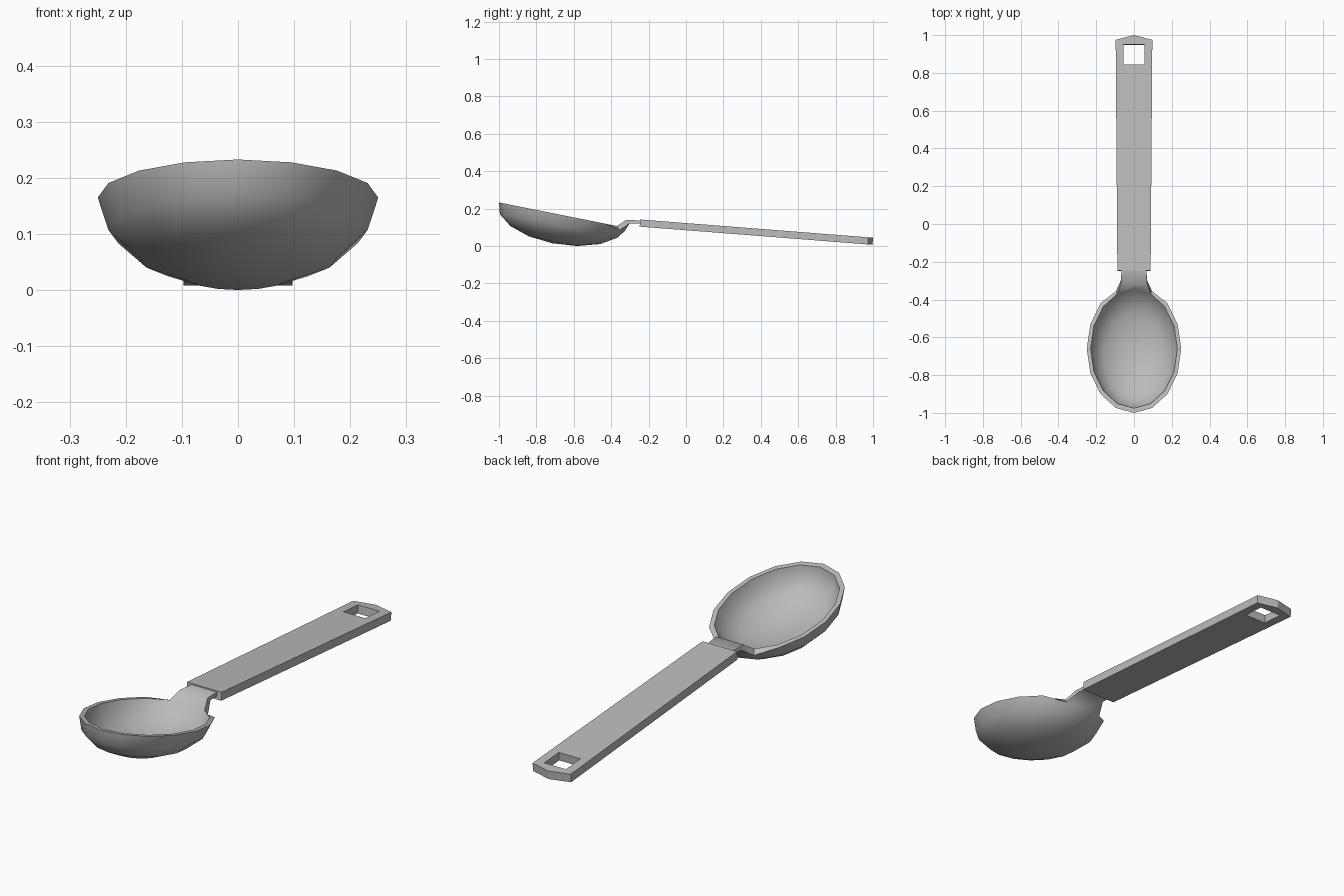
import bpy, bmesh, math

if "Cube" in bpy.data.objects:
    bpy.data.objects.remove(bpy.data.objects["Cube"], do_unlink=True)

grey = bpy.data.materials.new("plain_grey")
grey.use_nodes = True
grey.diffuse_color = (0.5, 0.5, 0.5, 1)
grey.node_tree.nodes["Principled BSDF"].inputs["Base Color"].default_value = (0.5, 0.5, 0.5, 1)


def closed_shell(name, first, second, faces):
    """Two matching skins joined along their open edges."""
    bm = bmesh.new()
    a = [bm.verts.new(p) for p in first]
    b = [bm.verts.new(p) for p in second]
    for f in faces:
        bm.faces.new([a[i] for i in f])
    bm.verts.index_update()
    rim = [[v.index for v in e.verts] for e in bm.edges if e.is_boundary]
    for f in faces:
        bm.faces.new([b[i] for i in reversed(f)])
    for i, j in rim:
        bm.faces.new((a[i], a[j], b[j], b[i]))
    bmesh.ops.recalc_face_normals(bm, faces=bm.faces)
    mesh = bpy.data.meshes.new(name)
    bm.to_mesh(mesh)
    bm.free()
    mesh.materials.append(grey)
    obj = bpy.data.objects.new(name, mesh)
    bpy.context.collection.objects.link(obj)
    return obj


# Bowl: tilted half ellipsoid, with a neck growing from its back edge
SEG, RINGS = 16, 4
BACK = (SEG - 1, 0, 1)


def bowl_skin(rx, ry, depth, back_drop, neck):
    pts = []
    for r in range(RINGS):
        lat = math.pi / 2 * r / RINGS
        for k in range(SEG):
            ang = math.tau * k / SEG
            x = rx * math.sin(ang) * math.cos(lat)
            y = ry * math.cos(ang) * math.cos(lat)
            drop = back_drop if r == 0 and k in BACK else 0
            pts.append((x, -0.66 + y - 0.055 * math.sin(lat) - drop / 2,
                        0.165 - 0.2 * y - depth * math.sin(lat) - drop))
    pts.append((0, -0.715, 0.165 - depth))
    for w, y, z in neck:
        pts += [(s * w, y, z) for s in (-1, 0, 1)]
    return pts


faces = []
pole = SEG * RINGS
for k in range(SEG):
    n = (k + 1) % SEG
    for r in range(RINGS - 1):
        faces.append((r * SEG + k, r * SEG + n, (r + 1) * SEG + n, (r + 1) * SEG + k))
    faces.append(((RINGS - 1) * SEG + k, (RINGS - 1) * SEG + n, pole))
rows = [BACK, range(pole + 1, pole + 4), range(pole + 4, pole + 7)]
for lo, hi in zip(rows, rows[1:]):
    for i in range(2):
        faces.append((lo[i + 1], lo[i], hi[i], hi[i + 1]))

outer = bowl_skin(0.25, 0.34, 0.15, 0.018, [(0.07, -0.30, 0.122), (0.063, -0.22, 0.118)])
inner = bowl_skin(0.23, 0.315, 0.132, 0, [(0.07, -0.32, 0.14), (0.063, -0.22, 0.136)])
bowl = closed_shell("bowl_and_neck", outer, inner, faces)

# Handle: sloping flat bar with a pointed end and a square hanging hole
outline = [(-0.088, -0.245), (0.088, -0.245), (0.097, 0.975), (0, 1.0), (-0.097, 0.975),
           (-0.055, 0.845), (0.055, 0.845), (0.055, 0.95), (-0.055, 0.95)]


def slope(y):
    return 0.123 - 0.078 * (y + 0.245)


top = [(x, y, slope(y) + 0.019) for x, y in outline]
bottom = [(x, y - 0.003, slope(y) - 0.019) for x, y in outline]
handle = closed_shell("handle", top, bottom,
                      [(0, 1, 6, 5), (1, 2, 7, 6), (2, 3, 4, 8, 7), (4, 0, 5, 8)])

# Smooth bowl with crisp rim; flat handle
bpy.ops.object.select_all(action="DESELECT")
bowl.select_set(True)
bpy.context.view_layer.objects.active = bowl
bpy.ops.object.shade_smooth_by_angle(angle=math.radians(50))
